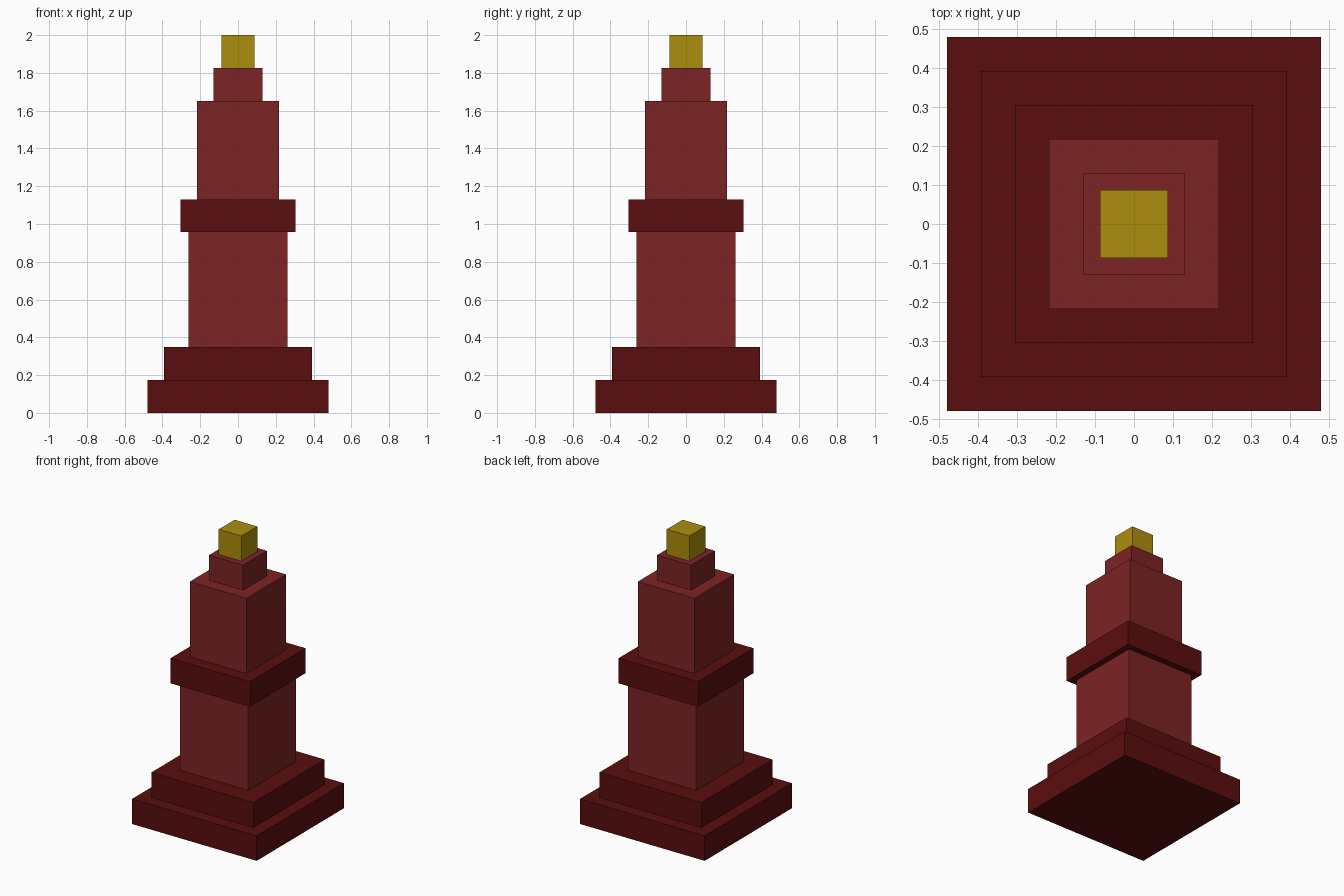
import bpy
import bmesh
from mathutils import Matrix

if "Cube" in bpy.data.objects:
    bpy.data.objects.remove(bpy.data.objects["Cube"])

U = 2 / 23  # the model is built on a grid of 23 equal height steps


def material(name, rgb):
    m = bpy.data.materials.new(name)
    m.diffuse_color = (*rgb, 1)
    m.use_nodes = True
    m.node_tree.nodes["Principled BSDF"].inputs["Base Color"].default_value = m.diffuse_color
    return m


dark_red = material("dark red", (0.102, 0.004, 0.004))
brick_red = material("brick red", (0.205, 0.017, 0.017))
gold = material("gold", (0.423, 0.27, 0.0045))


def block(name, width, bottom, top, mat):
    """Square block centred on the z axis, sizes in grid steps."""
    bm = bmesh.new()
    h = top - bottom
    bmesh.ops.create_cube(bm, size=1, matrix=Matrix.Translation((0, 0, (bottom + h / 2) * U))
                          @ Matrix.Diagonal((width * U, width * U, h * U, 1)))
    mesh = bpy.data.meshes.new(name)
    bm.to_mesh(mesh)
    bm.free()
    mesh.materials.append(mat)
    bpy.context.collection.objects.link(bpy.data.objects.new(name, mesh))


# stepped base
block("base_plinth", 11, 0, 2, dark_red)
block("base_step", 9, 2, 4, dark_red)
# tower body with collar
block("lower_shaft", 6, 4, 11, brick_red)
block("collar", 7, 11, 13, dark_red)
block("upper_shaft", 5, 13, 19, brick_red)
# neck and golden cap
block("neck", 3, 19, 21, brick_red)
block("cap", 2, 21, 23, gold)
